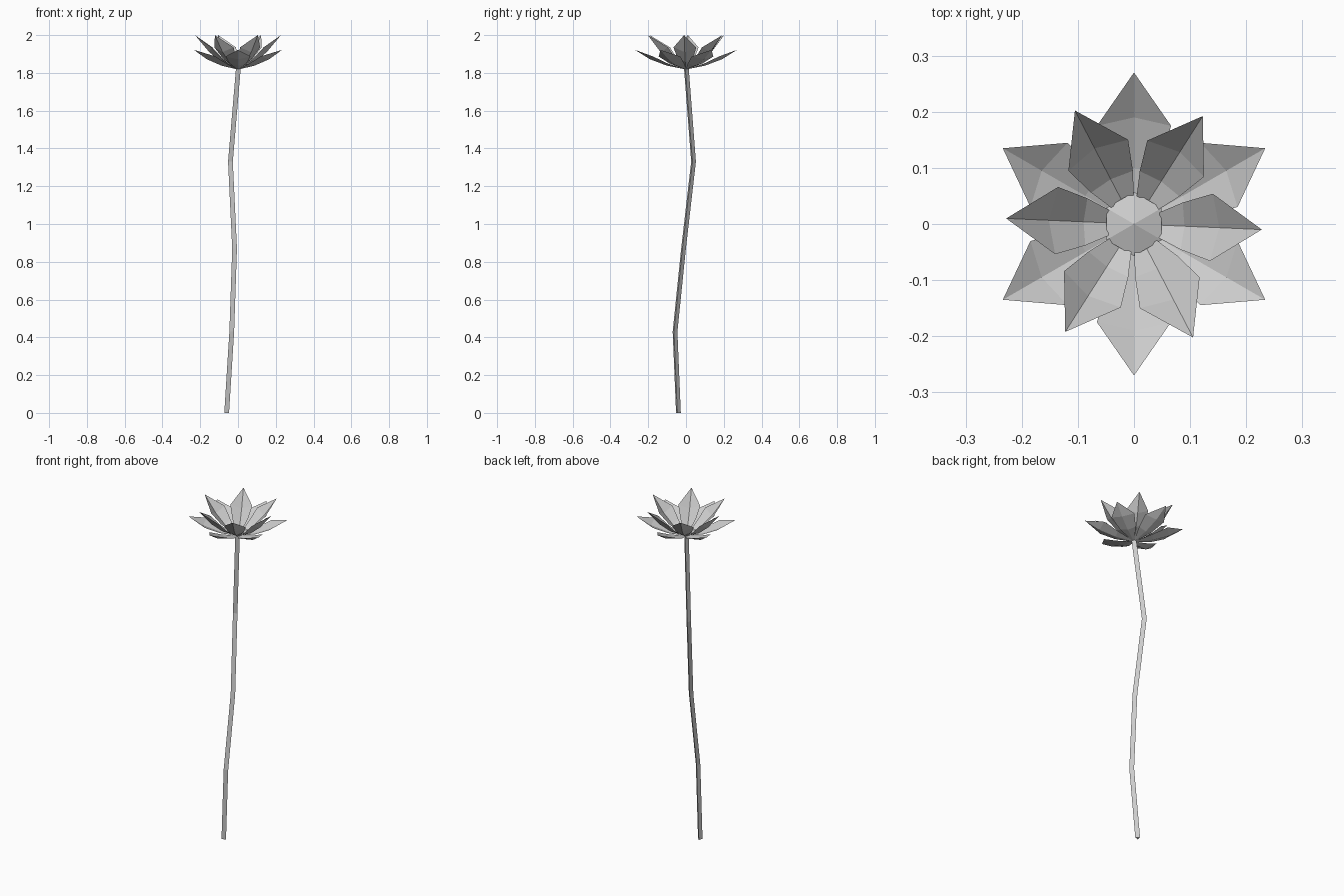
import bpy
from math import sin, cos, radians

if "Cube" in bpy.data.objects:
    bpy.data.objects.remove(bpy.data.objects["Cube"])


def make_object(name, verts, faces):
    mesh = bpy.data.meshes.new(name)
    mesh.from_pydata(verts, [], faces)
    mesh.update()
    obj = bpy.data.objects.new(name, mesh)
    bpy.context.collection.objects.link(obj)
    return obj


def ring(cx, cy, z, radius, sides, start):
    return [(cx + radius * cos(radians(start + i * 360 / sides)),
             cy + radius * sin(radians(start + i * 360 / sides)), z)
            for i in range(sides)]


def petal(name, angle, rows, tip):
    """Cupped petal; each row is (mid r, mid z, edge r, edge z, half width)."""
    c, s = cos(radians(angle)), sin(radians(angle))
    verts, faces = [], []

    def add(r, w, z):
        verts.append((r * c - w * s, r * s + w * c, z))

    for mr, mz, er, ez, hw in rows:
        add(er, -hw, ez)
        add(mr, 0, mz)
        add(er, hw, ez)
    add(tip[0], 0, tip[1])
    for i in range(len(rows) - 1):
        for j in (0, 1):
            a = i * 3 + j
            faces.append((a, a + 3, a + 4, a + 1))
    a, t = (len(rows) - 1) * 3, len(verts) - 1
    faces += [(a, t, a + 1), (a + 1, t, a + 2)]
    make_object(name, verts, faces)


# Bent triangular stem
path = [(-0.062, -0.042, 0), (-0.035, -0.06, 0.43), (-0.02, -0.015, 0.87),
        (-0.042, 0.038, 1.33), (0, 0, 1.825)]
verts, faces = [], [(2, 1, 0)]
for x, y, z in path:
    verts += ring(x, y, z, 0.015, 3, -15)
for k in range(len(path) - 1):
    for i in range(3):
        a, b = k * 3 + i, k * 3 + (i + 1) % 3
        faces.append((a, b, b + 3, a + 3))
n = len(verts)
faces.append((n - 3, n - 2, n - 1))
make_object("stem", verts, faces)

# Six-sided flower centre, slightly domed
verts = ring(0, 0, 1.845, 0.057, 6, 30) + [(0, 0, 1.865), (0, 0, 1.822)]
faces = []
for i in range(6):
    j = (i + 1) % 6
    faces += [(i, j, 6), (j, i, 7)]
make_object("flower_centre", verts, faces)

# Two rings of petals
outer = [(0.01, 1.82, 0.012, 1.821, 0.008),
         (0.10, 1.838, 0.097, 1.85, 0.045),
         (0.19, 1.872, 0.175, 1.887, 0.066)]
inner = [(0.015, 1.823, 0.018, 1.826, 0.010),
         (0.09, 1.858, 0.085, 1.878, 0.042),
         (0.152, 1.91, 0.138, 1.935, 0.06)]
for k in range(6):
    petal(f"outer_petal_{k + 1}", 30 + 60 * k, outer, (0.27, 1.922))
    petal(f"inner_petal_{k + 1}", -2.5 + 60 * k, inner, (0.228, 2.0))
